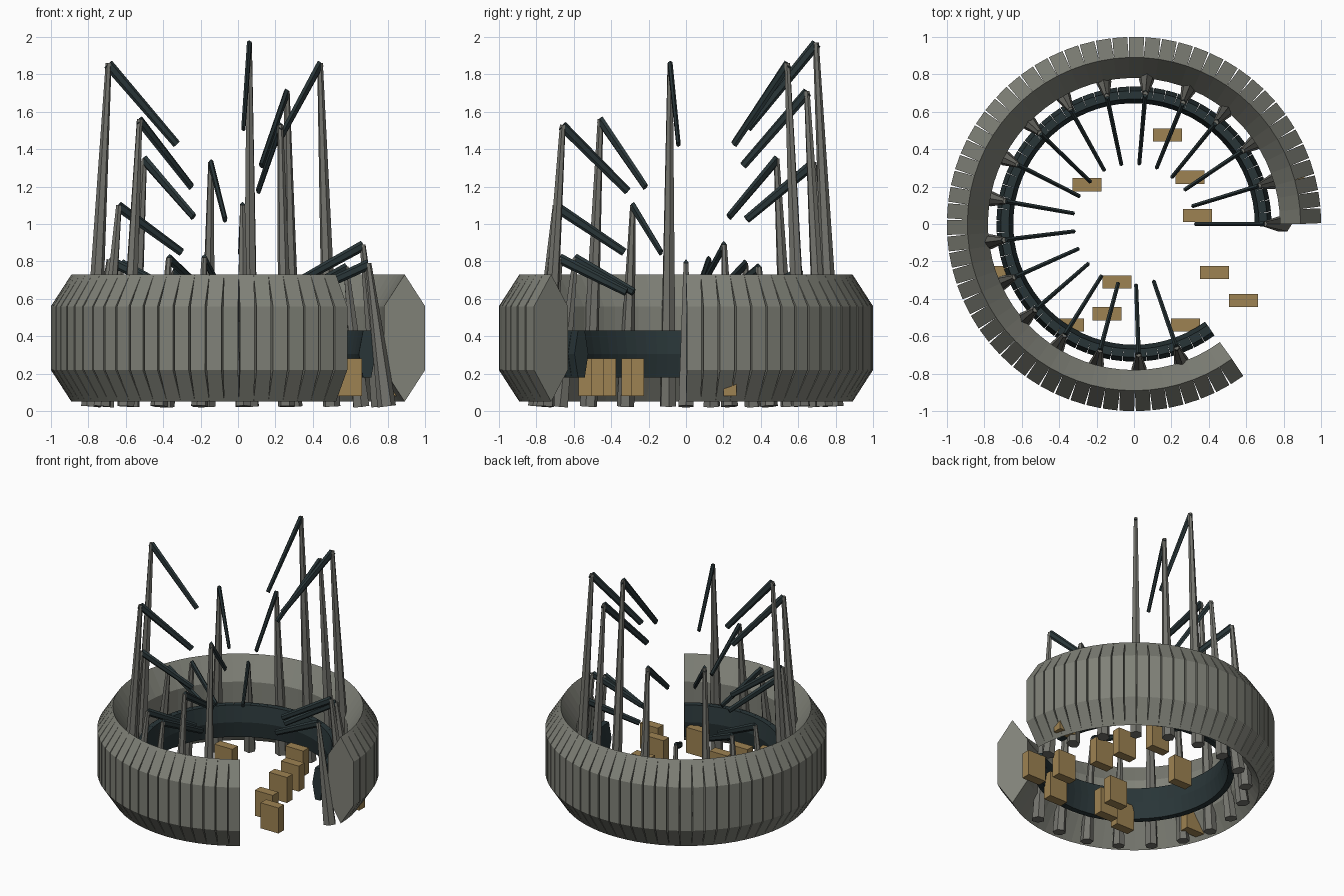
import bpy, bmesh, math
from mathutils import Vector, Matrix

if "Cube" in bpy.data.objects:
    bpy.data.objects.remove(bpy.data.objects["Cube"])

ARC = math.radians(306)


def material(name, rgb):
    m = bpy.data.materials.new(name)
    m.diffuse_color = (*rgb, 1)
    m.use_nodes = True
    m.node_tree.nodes["Principled BSDF"].inputs["Base Color"].default_value = m.diffuse_color
    return m


STONE = material("stone grey", (0.215, 0.22, 0.187))
PILLAR = material("pillar grey", (0.175, 0.175, 0.155))
DARK = material("dark slate", (0.022, 0.036, 0.039))
TAN = material("tan", (0.34, 0.225, 0.085))


def finish(name, bm, mat):
    bmesh.ops.recalc_face_normals(bm, faces=bm.faces)
    me = bpy.data.meshes.new(name)
    bm.to_mesh(me)
    bm.free()
    me.materials.append(mat)
    ob = bpy.data.objects.new(name, me)
    bpy.context.collection.objects.link(ob)
    return ob


def polar(r, a, z):
    return Vector((r * math.cos(a), r * math.sin(a), z))


def loft(bm, a, b):
    """Closed prism between two matching loops of points."""
    va = [bm.verts.new(p) for p in a]
    vb = [bm.verts.new(p) for p in b]
    n = len(a)
    bm.faces.new(va)
    bm.faces.new(vb[::-1])
    for i in range(n):
        j = (i + 1) % n
        bm.faces.new((va[i], va[j], vb[j], vb[i]))


def slab_ring(name, profile, r_mid, count, mat):
    """Open ring of straight slabs: touching inside r_mid, gapped outside it."""
    bm = bmesh.new()
    step = ARC / count
    t = math.tan(step / 2)
    for i in range(count):
        rot = Matrix.Rotation((i + 0.5) * step, 3, 'Z')
        sides = [[rot @ Vector((r, s * min(r, r_mid) * t, z)) for r, z in profile]
                 for s in (-1, 1)]
        loft(bm, *sides)
    return finish(name, bm, mat)


def bar(name, p, q, side, size_p, size_q, mat):
    """Six-sided tapered bar from p to q; sizes are (across, deep) half widths."""
    axis = (q - p).normalized()
    up = axis.cross(side).normalized()
    loops = []
    for c, (w, h) in ((p, size_p), (q, size_q)):
        loops.append([c + side * w * math.sin(k * math.pi / 3)
                      + up * h * math.cos(k * math.pi / 3) for k in range(6)])
    bm = bmesh.new()
    loft(bm, *loops)
    return finish(name, bm, mat)


# Outer wall: hexagonal section with points up
slab_ring("outer_wall", [(0.89, 0.73), (1.0, 0.56), (1.0, 0.22),
                         (0.89, 0.05), (0.78, 0.22), (0.78, 0.56)], 0.89, 60, STONE)

# Inner rail: hexagonal section with points sideways
slab_ring("inner_rail", [(0.645, 0.305), (0.668, 0.43), (0.712, 0.43),
                         (0.735, 0.305), (0.712, 0.18), (0.668, 0.18)], 0.69, 60, DARK)

# Leaning pillars of varied height, each with a beam sloping inward
heights = [0.80, 0.90, 0.78, 1.87, 1.72, 1.98, 1.34, 0.76, 1.36,
           0.80, 0.82, 1.87, 1.11, 1.57, 0.83, 0.83, 1.11, 1.54]
for i, h in enumerate(heights):
    a = i * ARC / 18
    side = Vector((-math.sin(a), math.cos(a), 0))
    bar(f"pillar_{i + 1}", polar(0.795, a, 0.025), polar(0.697, a, h - 0.01),
        side, (0.046, 0.050), (0.015, 0.016), PILLAR)
    bar(f"beam_{i + 1}", polar(0.70, a, h - 0.015), polar(0.33, a, h * 0.76 + 0.005),
        side, (0.014, 0.028), (0.012, 0.022), DARK)

# Loose standing blocks scattered on the floor
spots = [(0.18, 0.475), (0.30, 0.25), (0.34, 0.045), (-0.25, 0.21),
         (0.43, -0.26), (0.585, -0.41), (0.275, -0.54), (-0.09, -0.31),
         (-0.145, -0.48), (-0.345, -0.54), (-0.76, -0.26), (0.835, 0.235)]
for i, (x, y) in enumerate(spots):
    bm = bmesh.new()
    bmesh.ops.create_cube(bm, size=1)
    bmesh.ops.scale(bm, vec=(0.155, 0.07, 0.20), verts=bm.verts)
    bmesh.ops.translate(bm, vec=(x, y, 0.18), verts=bm.verts)
    finish(f"block_{i + 1}", bm, TAN)
